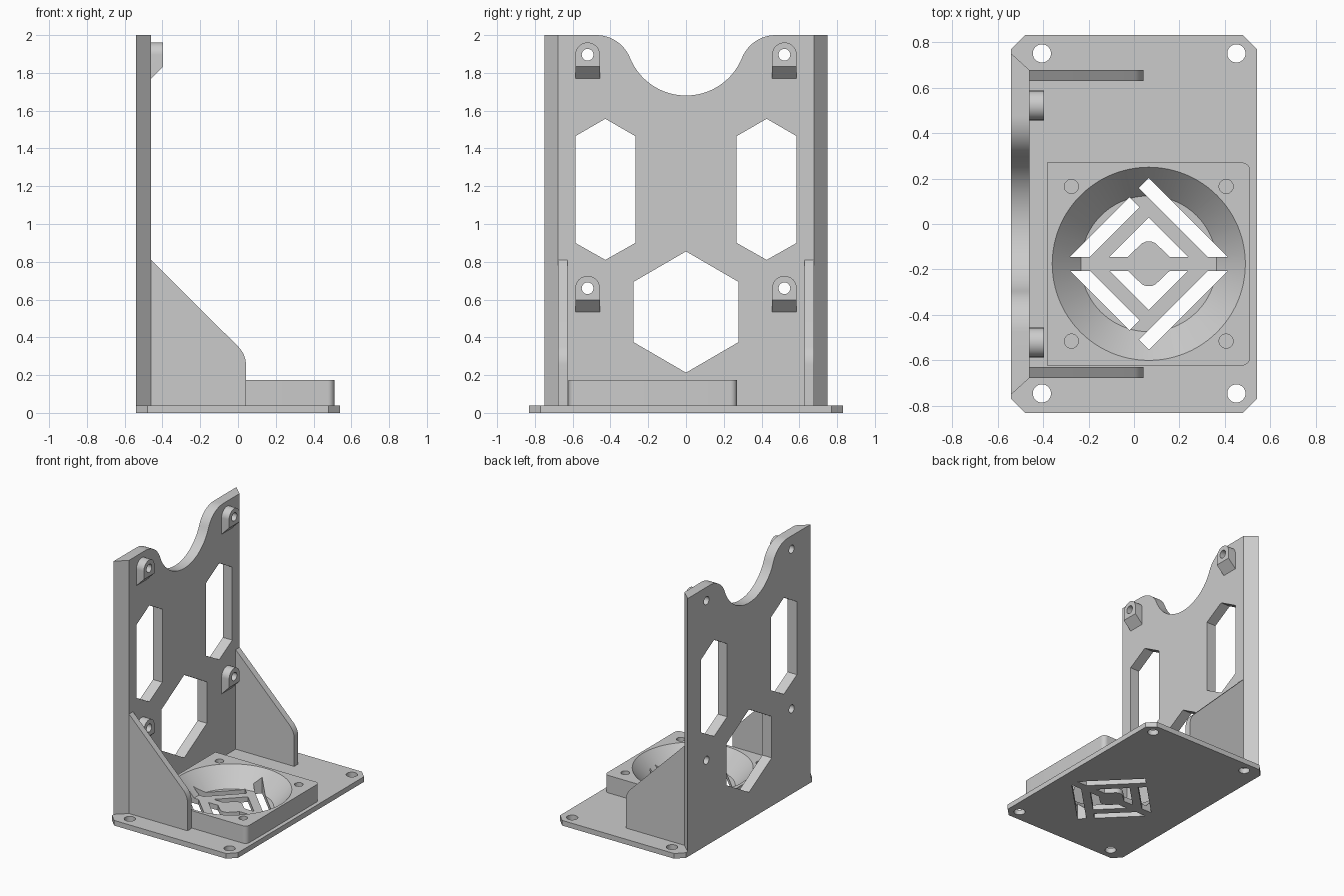
import bpy, bmesh, math
from mathutils import Vector

if "Cube" in bpy.data.objects:
    bpy.data.objects.remove(bpy.data.objects["Cube"])

grey = bpy.data.materials.new("light_grey_plastic")
grey.diffuse_color = (0.6, 0.6, 0.6, 1)
grey.use_nodes = True
grey.node_tree.nodes["Principled BSDF"].inputs["Base Color"].default_value = grey.diffuse_color

# Maps a 2D profile point and an extrusion depth to 3D, by extrusion axis
AXES = {"X": lambda a, b, d: (d, a, b),
        "Y": lambda a, b, d: (a, d, b),
        "Z": lambda a, b, d: (a, b, d)}


def finish(name, bm):
    bmesh.ops.recalc_face_normals(bm, faces=bm.faces)
    me = bpy.data.meshes.new(name)
    bm.to_mesh(me)
    bm.free()
    me.materials.append(grey)
    ob = bpy.data.objects.new(name, me)
    bpy.context.collection.objects.link(ob)
    return ob


def prism(name, pts, axis, lo, hi, tweak=None):
    """Extrude a profile along an axis; tweak may move vertices afterwards."""
    bm = bmesh.new()
    a = [bm.verts.new(AXES[axis](p[0], p[1], lo)) for p in pts]
    b = [bm.verts.new(AXES[axis](p[0], p[1], hi)) for p in pts]
    bm.faces.new(a)
    bm.faces.new(b[::-1])
    for i in range(len(pts)):
        j = (i + 1) % len(pts)
        bm.faces.new((a[i], a[j], b[j], b[i]))
    if tweak:
        for v in bm.verts:
            tweak(v.co)
    return finish(name, bm)


def arc(cx, cy, r, a0, a1, n):
    return [(cx + r * math.cos(math.radians(a0 + (a1 - a0) * i / n)),
             cy + r * math.sin(math.radians(a0 + (a1 - a0) * i / n))) for i in range(n + 1)]


def circle(cx, cy, r, n=32):
    return arc(cx, cy, r, 0, 360, n)[:-1]


def cut(ob, cutters):
    for c in cutters:
        m = ob.modifiers.new("cut", "BOOLEAN")
        m.operation, m.solver, m.object = "DIFFERENCE", "EXACT", c
    me = bpy.data.meshes.new_from_object(
        ob.evaluated_get(bpy.context.evaluated_depsgraph_get()))
    ob.modifiers.clear()
    ob.data = me


def smooth(ob):
    bpy.ops.object.select_all(action="DESELECT")
    ob.select_set(True)
    bpy.context.view_layer.objects.active = ob
    bpy.ops.object.shade_smooth_by_angle(angle=math.radians(30))


helpers = []


def cutter(pts, axis, lo, hi):
    ob = prism("cutter", pts, axis, lo, hi)
    ob.hide_render = True
    helpers.append(ob)
    return ob


# Grille slots: a broken diamond ring around a split inner diamond
FX, FY = 0.065, -0.175
OUT, INN, GAP, BAR = 0.378, 0.290, 0.207, 0.031
slot_shapes = [
    [(0, OUT), (OUT - BAR, BAR), (INN - BAR, BAR), ((INN - OUT) / 2, (INN + OUT) / 2)],
    [((GAP - OUT) / 2, (GAP + OUT) / 2), ((GAP - INN) / 2, (GAP + INN) / 2),
     (BAR - INN, BAR), (BAR - OUT, BAR)],
    [(-0.173, BAR), (0, 0.204), (0.173, BAR), (0.092, BAR),
     (0.03, 0.09), (0.012, 0.098), (-0.012, 0.098), (-0.03, 0.09), (-0.092, BAR)],
]
slots = [cutter([(FX + x, FY + s * y) for x, y in shape], "Z", -0.1, 0.3)
         for shape in slot_shapes for s in (1, -1)]

# Base plate with chamfered corners and mounting holes
w, d, c = 0.54, 0.83, 0.06
base = prism("base_plate", [(-w + c, -d), (w - c, -d), (w, -d + c), (w, d - c),
                            (w - c, d), (-w + c, d), (-w, d - c), (-w, -d + c)], "Z", 0, 0.04)
cut(base, slots + [cutter(circle(x, y, 0.04), "Z", -0.1, 0.1)
                   for x in (-0.405, 0.45) for y in (-0.745, 0.75)])
smooth(base)

# Fan mount block: rounded front corners, conical funnel, blind screw holes
x0, x1, y0, y1, r = -0.383, 0.51, -0.622, 0.27, 0.035
mount = prism("fan_mount", [(x0, y1), (x0, y0)] + arc(x1 - r, y0 + r, r, -90, 0, 8)
              + arc(x1 - r, y1 - r, r, 0, 90, 8), "Z", 0.04, 0.175)
bm = bmesh.new()
bmesh.ops.create_cone(bm, cap_ends=True, segments=96, radius1=0.28, radius2=0.448, depth=0.18)
bmesh.ops.translate(bm, verts=bm.verts, vec=Vector((FX, FY, 0.11)))
funnel = finish("funnel_cutter", bm)
funnel.hide_render = True
helpers.append(funnel)
cut(mount, [funnel] + slots + [cutter(circle(FX + sx * 0.34, FY + sy * 0.34, 0.031), "Z", 0.06, 0.3)
                               for sx in (-1, 1) for sy in (-1, 1)])
smooth(mount)

# Upright wall with a scooped top; its front side edges are bevelled
half = arc(0.475, 1.8075, 0.1925, 90, 158, 12) + arc(0, 2.0, 0.32, -22, -90, 16)
outline = [(-0.75, 0.04), (0.75, 0.04), (0.75, 2.0)] + half
outline += [(-y, z) for y, z in half[-2::-1]] + [(-0.75, 2.0)]


def bevel_front(co):
    if co.x > -0.5 and abs(co.y) > 0.74:
        co.y = math.copysign(0.677, co.y)


wall = prism("upright_wall", outline, "X", -0.54, -0.46, bevel_front)


def hexagon(cy, hw, z):
    return [(cy, z[0]), (cy + hw, z[1]), (cy + hw, z[2]),
            (cy, z[3]), (cy - hw, z[2]), (cy - hw, z[1])]


windows = [cutter(hexagon(0, 0.277, (0.213, 0.374, 0.694, 0.855)), "X", -0.7, -0.3)]
windows += [cutter(hexagon(s * 0.427, 0.159, (0.81, 0.9, 1.465, 1.557)), "X", -0.7, -0.3)
            for s in (-1, 1)]
mounts = [(s * 0.521, z) for s in (-1, 1) for z in (0.66, 1.896)]
bores = [cutter(circle(y, z, 0.031), "X", -0.7, -0.3) for y, z in mounts]
cut(wall, windows + bores)
smooth(wall)

# Screw bosses with sloped undersides
for (y, z), bore in zip(mounts, bores):
    def slope(co, z=z):
        if co.x > -0.42 and co.z < z - 0.1:
            co.z = z - 0.062
    boss = prism("screw_boss", [(y - 0.065, z - 0.127), (y + 0.065, z - 0.127)]
                 + arc(y, z, 0.065, 0, 180, 24), "X", -0.46, -0.396, slope)
    cut(boss, [bore])
    smooth(boss)

# Triangular side ribs with a rounded toe
rib = [(-0.46, 0.04), (0.042, 0.04)] + arc(-0.095, 0.253, 0.137, 0, 45, 10) + [(-0.46, 0.81)]
for name, lo, hi in (("front_rib", -0.677, -0.628), ("back_rib", 0.628, 0.677)):
    smooth(prism(name, rib, "Y", lo, hi))

for h in helpers:
    bpy.data.objects.remove(h)
